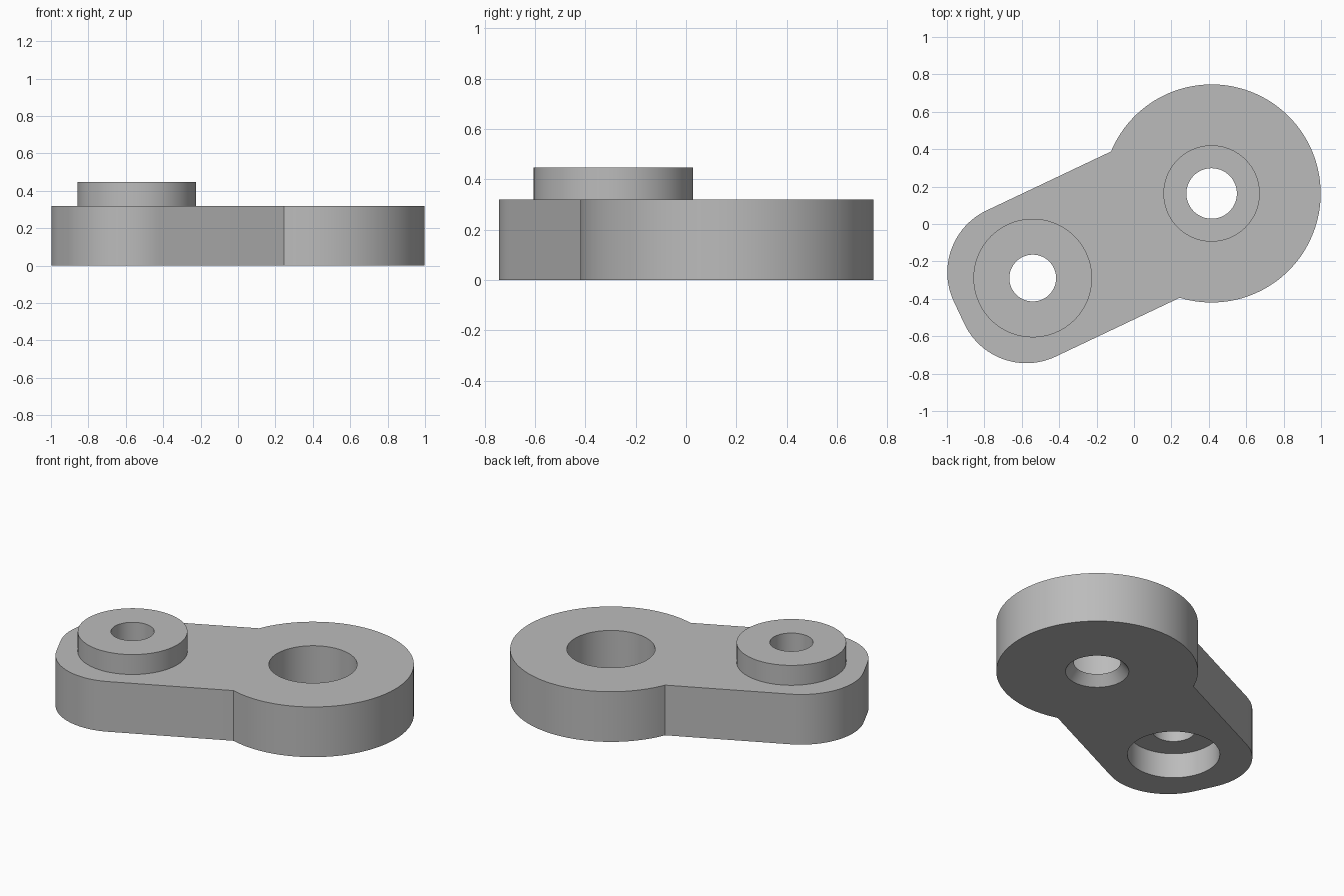
import bpy
import bmesh
import math
from mathutils import Matrix, Vector

if "Cube" in bpy.data.objects:
    bpy.data.objects.remove(bpy.data.objects["Cube"], do_unlink=True)

# Main dimensions, in a frame whose x axis runs along the arm
TURN = Matrix.Rotation(math.radians(25.2), 4, 'Z')
PIN = Vector((-0.613, -0.031))
HUB = Vector((0.445, -0.029))
HUB_R = 0.583
HALF_W, END, FILLET = 0.432, -1.048, 0.366
PLATE_TOP, BOSS_TOP = 0.32, 0.447

grey = bpy.data.materials.new("plain grey")
grey.use_nodes = True
colour = (0.5, 0.5, 0.5, 1)
grey.diffuse_color = colour
grey.node_tree.nodes["Principled BSDF"].inputs["Base Color"].default_value = colour


def arc(centre, radius, start, end, steps):
    angles = [start + (end - start) * i / steps for i in range(steps + 1)]
    return [centre + radius * Vector((math.cos(a), math.sin(a))) for a in angles]


def add_object(name, bm):
    bmesh.ops.recalc_face_normals(bm, faces=bm.faces)
    mesh = bpy.data.meshes.new(name)
    bm.to_mesh(mesh)
    bm.free()
    mesh.transform(TURN)
    mesh.materials.append(grey)
    obj = bpy.data.objects.new(name, mesh)
    bpy.context.collection.objects.link(obj)
    return obj


def prism(name, outline, top):
    bm = bmesh.new()
    face = bm.faces.new([bm.verts.new((p.x, p.y, 0)) for p in outline])
    side = bmesh.ops.extrude_face_region(bm, geom=[face])["geom"]
    verts = [v for v in side if isinstance(v, bmesh.types.BMVert)]
    bmesh.ops.translate(bm, verts=verts, vec=(0, 0, top))
    return add_object(name, bm)


def round_part(name, centre, z0, z1, r0, r1=None):
    bm = bmesh.new()
    place = Matrix.Translation((centre.x, centre.y, (z0 + z1) / 2))
    bmesh.ops.create_cone(bm, cap_ends=True, segments=96, radius1=r0,
                          radius2=r0 if r1 is None else r1,
                          depth=z1 - z0, matrix=place)
    return add_object(name, bm)


def combine(body, tool, operation):
    tool.hide_render = True
    mod = body.modifiers.new(tool.name, 'BOOLEAN')
    mod.operation = operation
    mod.solver = 'EXACT'
    mod.object = tool
    bpy.context.view_layer.objects.active = body
    bpy.ops.object.modifier_apply(modifier=mod.name)
    bpy.data.objects.remove(tool, do_unlink=True)


# Arm and hub outline: large arc, then two rounded corners at the narrow end
meet = math.pi - math.asin(HALF_W / HUB_R)
outline = arc(HUB, HUB_R, -meet, meet, 96)
corner_x = END + FILLET
corner_y = HALF_W - FILLET
outline += arc(Vector((corner_x, PIN.y + corner_y)), FILLET, math.pi / 2, math.pi, 24)
outline += arc(Vector((corner_x, PIN.y - corner_y)), FILLET, math.pi, math.pi * 1.5, 24)
link = prism("link_body", outline, PLATE_TOP)

# Raised boss on the narrow end
combine(link, round_part("boss", PIN, 0.2, BOSS_TOP, 0.317), 'UNION')

# Bore through the boss, with a wide recess underneath
combine(link, round_part("pin_bore", PIN, -0.1, 0.6, 0.125), 'DIFFERENCE')
combine(link, round_part("pin_recess", PIN, -0.1, 0.16, 0.267), 'DIFFERENCE')

# Deep recess in the hub, opening through a tapered hole in its floor
combine(link, round_part("hub_recess", HUB, 0.06, 0.5, 0.255), 'DIFFERENCE')
combine(link, round_part("hub_taper", HUB, -0.06, 0.06 + 0.01, 0.231, 0.127), 'DIFFERENCE')

# Smooth round walls, sharp rims
bpy.ops.object.select_all(action='DESELECT')
link.select_set(True)
bpy.context.view_layer.objects.active = link
bpy.ops.object.shade_smooth_by_angle(angle=math.radians(30))
